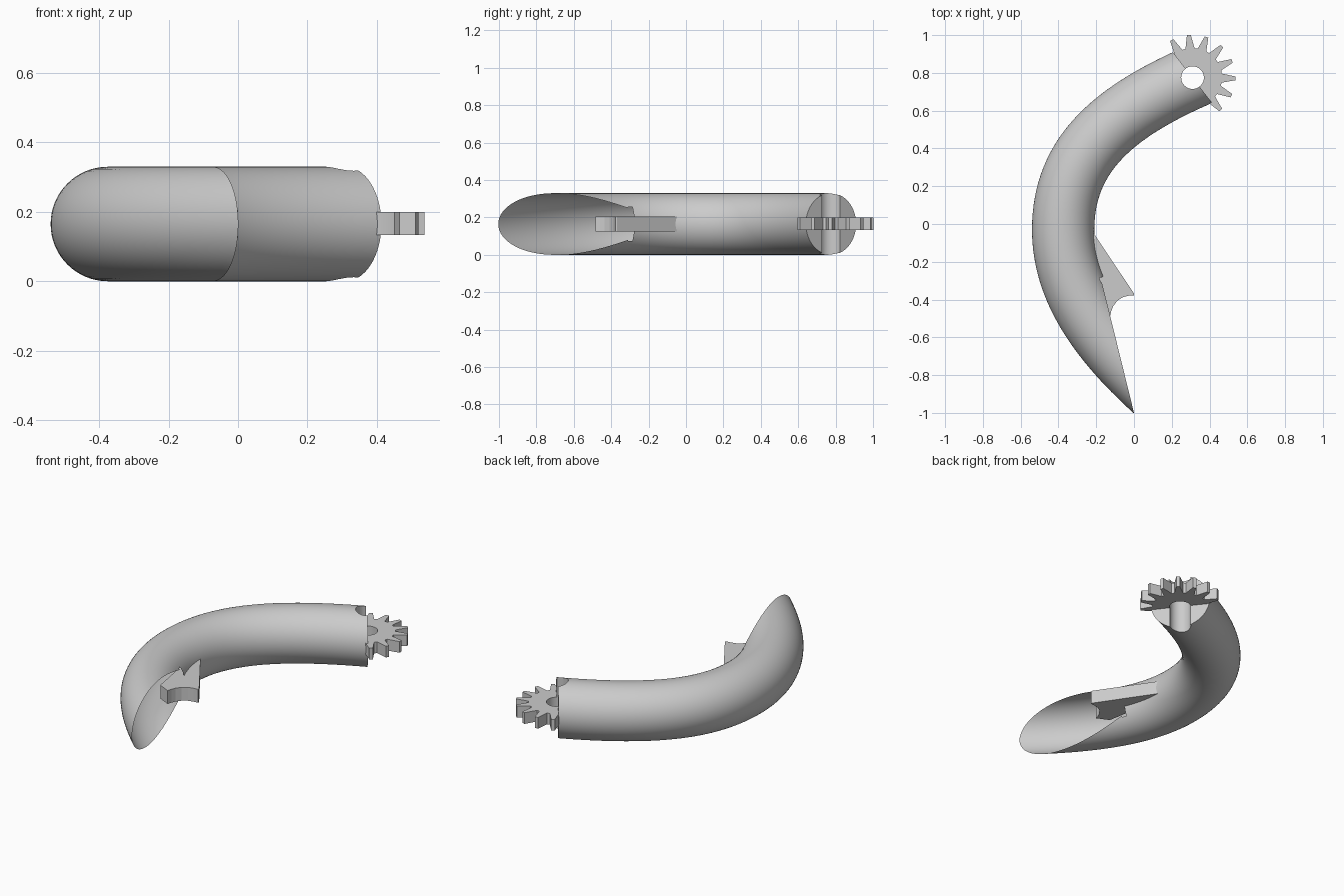
import bpy, bmesh, math
from mathutils import Vector
from mathutils.geometry import interpolate_bezier

cube = bpy.data.objects.get("Cube")
if cube:
    bpy.data.objects.remove(cube)

GREY = (0.6, 0.6, 0.6, 1)
mat = bpy.data.materials.new("plain grey")
mat.use_nodes = True
mat.diffuse_color = GREY
mat.node_tree.nodes["Principled BSDF"].inputs["Base Color"].default_value = GREY

R = 0.165                                # tube radius, also its centre height
HUB = Vector((0.31, 0.775, R))           # axis of the pin hole
END_NORMAL = Vector((0.79, 0.61, 0)).normalized()
SIDES = 64


def add_object(name, bm):
    bmesh.ops.recalc_face_normals(bm, faces=bm.faces)
    mesh = bpy.data.meshes.new(name)
    bm.to_mesh(mesh)
    bm.free()
    mesh.materials.append(mat)
    obj = bpy.data.objects.new(name, mesh)
    bpy.context.collection.objects.link(obj)
    return obj


def add_plate(name, outline, low, high):
    bm = bmesh.new()
    face = bm.faces.new([bm.verts.new((x, y, low)) for x, y in outline])
    side = bmesh.ops.extrude_face_region(bm, geom=[face])
    verts = [g for g in side["geom"] if isinstance(g, bmesh.types.BMVert)]
    bmesh.ops.translate(bm, verts=verts, vec=(0, 0, high - low))
    return add_object(name, bm)


def trim(bm, test, point, normal):
    """Slice off one end of the tube and cap it."""
    faces = [f for f in bm.faces if test(f.calc_center_median())]
    geom = set(faces)
    for f in faces:
        geom.update(f.edges)
        geom.update(f.verts)
    bmesh.ops.bisect_plane(bm, geom=list(geom), plane_co=point,
                           plane_no=normal, clear_outer=True, dist=1e-6)
    edges = [e for e in bm.edges if e.is_boundary and test(e.verts[0].co)]
    bmesh.ops.holes_fill(bm, edges=edges, sides=0)


# Curved tube swept along two joined arcs
mid = Vector((-0.375, -0.03, R))
low = interpolate_bezier(Vector((0.11, -0.88, R)), Vector((-0.2, -0.6, R)),
                         Vector((-0.375, -0.33, R)), mid, 32)
high = interpolate_bezier(mid, Vector((-0.375, 0.36, R)),
                          Vector((-0.12, 0.585, R)), Vector((0.32, 0.78, R)), 32)
path = low + high[1:]
path.insert(0, path[0] + (path[0] - path[1]).normalized() * 0.3)
path.append(path[-1] + (path[-1] - path[-2]).normalized() * 0.2)

bm = bmesh.new()
rings = []
for i, p in enumerate(path):
    t = (path[min(i + 1, len(path) - 1)] - path[max(i - 1, 0)]).normalized()
    side = Vector((t.y, -t.x, 0))
    ring = []
    for k in range(SIDES):
        a = math.tau * k / SIDES
        ring.append(bm.verts.new(p + R * (side * math.cos(a) + Vector((0, 0, math.sin(a))))))
    rings.append(ring)
for a, b in zip(rings, rings[1:]):
    for k in range(SIDES):
        j = (k + 1) % SIDES
        bm.faces.new((a[k], a[j], b[j], b[k]))
trim(bm, lambda c: c.y < -0.3, Vector((0, -1, R)), Vector((0.61, 0.15, 0)).normalized())
trim(bm, lambda c: c.y > 0.5, HUB, END_NORMAL)
tube = add_object("curved_tube", bm)

# Half gear on the end face, with tapered teeth
outline = []
for i in range(8):
    a = math.radians(119 - 24 * i)
    out, across = Vector((math.cos(a), math.sin(a))), Vector((math.sin(a), -math.cos(a)))
    for r, w in ((0.155, -0.024), (0.227, -0.01), (0.227, 0.01), (0.155, 0.024)):
        outline.append(HUB.xy + out * r + across * w)
    if i < 7:
        b = a - math.radians(12)
        outline.append(HUB.xy + Vector((math.cos(b), math.sin(b))) * 0.155)
inset = END_NORMAL.xy * 0.02
along = Vector((-END_NORMAL.y, END_NORMAL.x))
outline += [HUB.xy - inset - along * 0.15, HUB.xy - inset + along * 0.15]
gear = add_plate("half_gear", outline, 0.133, 0.2)

# Barb with a hollow lower edge on the inner bend
barb = [(-0.22, -0.04), (0, -0.368), (0, -0.378), (-0.03, -0.38), (-0.06, -0.388),
        (-0.09, -0.408), (-0.11, -0.435), (-0.12, -0.46), (-0.126, -0.485),
        (-0.2, -0.45), (-0.27, -0.05)]
add_plate("barb", barb, 0.125, 0.205)

# Pin hole through the gear and the tube end
circle = [HUB.xy + 0.06 * Vector((math.cos(math.tau * k / 48), math.sin(math.tau * k / 48)))
          for k in range(48)]
cutter = add_plate("pin_hole_cutter", circle, -0.2, 0.6)
cutter.hide_render = True
for obj in (tube, gear):
    mod = obj.modifiers.new("pin hole", "BOOLEAN")
    mod.operation = "DIFFERENCE"
    mod.solver = "EXACT"
    mod.object = cutter
    bpy.ops.object.select_all(action="DESELECT")
    obj.select_set(True)
    bpy.context.view_layer.objects.active = obj
    bpy.ops.object.modifier_apply(modifier=mod.name)
    bpy.ops.object.shade_smooth_by_angle(angle=math.radians(30))
bpy.data.objects.remove(cutter)
